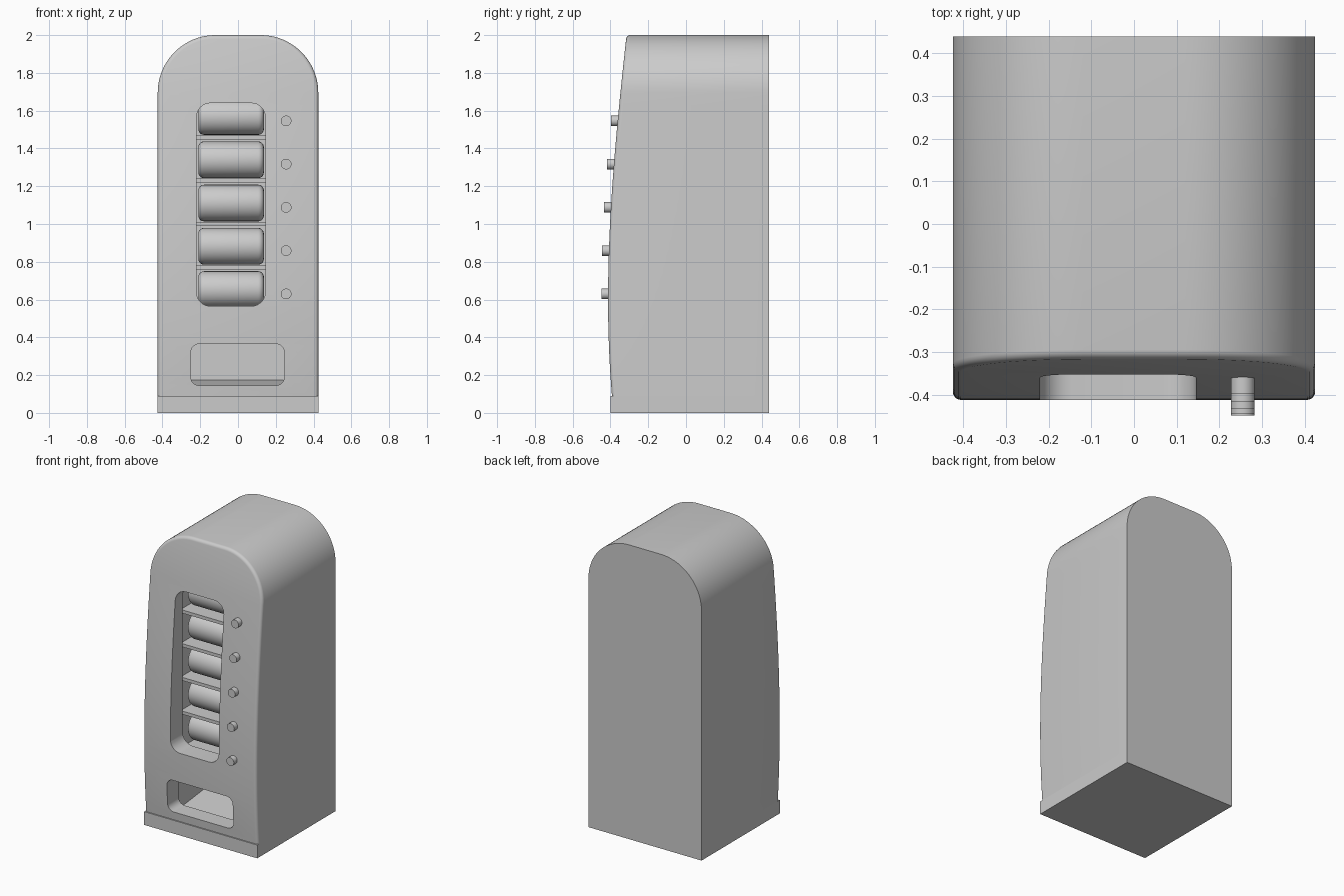
import bpy, bmesh
from math import sin, cos, pi, radians
from mathutils import Vector, Matrix

cube = bpy.data.objects.get("Cube")
if cube:
    bpy.data.objects.remove(cube, do_unlink=True)

HALF, BACK, BASE, TOP = 0.425, 0.44, 0.09, 2.0
ROUND, FILLET = 0.305, 0.02
CURVE = [(0.09, -0.392), (0.7, -0.412), (1.3, -0.383), (2.0, -0.315)]


def front_y(z):
    """Depth of the bulging front at height z."""
    total = 0
    for zi, yi in CURVE:
        for zj, _ in CURVE:
            if zj != zi:
                yi *= (z - zj) / (zi - zj)
        total += yi
    return total


def finish(name, bm, smooth=True):
    bmesh.ops.recalc_face_normals(bm, faces=bm.faces)
    mesh = bpy.data.meshes.new(name)
    bm.to_mesh(mesh)
    bm.free()
    obj = bpy.data.objects.new(name, mesh)
    bpy.context.collection.objects.link(obj)
    if smooth:
        shade(obj)
    return obj


def shade(obj):
    bpy.ops.object.select_all(action='DESELECT')
    obj.select_set(True)
    bpy.context.view_layer.objects.active = obj
    bpy.ops.object.shade_smooth_by_angle(angle=radians(30))


def prism(name, points, offset):
    """Extrude a closed loop of 3D points."""
    bm = bmesh.new()
    face = bm.faces.new([bm.verts.new(p) for p in points])
    out = bmesh.ops.extrude_face_region(bm, geom=[face])
    verts = [v for v in out["geom"] if isinstance(v, bmesh.types.BMVert)]
    bmesh.ops.translate(bm, verts=verts, vec=offset)
    return finish(name, bm, False)


def box(name, x0, x1, y0, y1, z0, z1):
    loop = [(x0, y0, z0), (x1, y0, z0), (x1, y0, z1), (x0, y0, z1)]
    return prism(name, loop, (0, y1 - y0, 0))


def rounded_prism(name, x0, x1, z0, z1, r, y0, y1, steps=8):
    corners = [(x1 - r, z1 - r), (x0 + r, z1 - r), (x0 + r, z0 + r), (x1 - r, z0 + r)]
    loop = []
    for q, (cx, cz) in enumerate(corners):
        for s in range(steps + 1):
            a = (q + s / steps) * pi / 2
            loop.append((cx + r * cos(a), y0, cz + r * sin(a)))
    return prism(name, loop, (0, y1 - y0, 0))


def cylinder(name, start, end, radius, bevel=0):
    start, end = Vector(start), Vector(end)
    axis = end - start
    turn = axis.to_track_quat('Z', 'Y').to_matrix().to_4x4()
    bm = bmesh.new()
    bmesh.ops.create_cone(bm, cap_ends=True, segments=32, radius1=radius, radius2=radius,
                          depth=axis.length,
                          matrix=Matrix.Translation((start + end) / 2) @ turn)
    if bevel:
        rims = [e for e in bm.edges if any(len(f.verts) > 4 for f in e.link_faces)]
        bmesh.ops.bevel(bm, geom=rims, offset=bevel, segments=5, profile=0.5, affect='EDGES')
    return finish(name, bm)


def cut(target, cutter):
    cutter.hide_render = True
    mod = target.modifiers.new("cut", 'BOOLEAN')
    mod.operation, mod.solver, mod.object = 'DIFFERENCE', 'EXACT', cutter
    bpy.context.view_layer.objects.active = target
    bpy.ops.object.modifier_apply(modifier=mod.name)
    bpy.data.objects.remove(cutter, do_unlink=True)


def build_cabinet():
    # Half outline: position and inward direction, bottom to top
    side = TOP - ROUND
    half = [(HALF, BASE + (side - BASE) * i / 24, -1, 0) for i in range(24)]
    for i in range(21):
        a = pi / 2 * i / 20
        half.append((HALF - ROUND + ROUND * cos(a), side + ROUND * sin(a), -cos(a), -sin(a)))
    bm = bmesh.new()

    def ring(inset, depth):
        pts = [(x + nx * inset, z + nz * inset) for x, z, nx, nz in half]
        pts += [(-x, z) for x, z in reversed(pts)]
        return [bm.verts.new((x, BACK if depth is None else front_y(z) + depth, z))
                for x, z in pts]

    rings = [ring(0, None)]
    for k in range(6):
        a = pi / 2 * k / 5
        rings.append(ring(FILLET * (1 - cos(a)), FILLET * (1 - sin(a))))
    for a, b in zip(rings, rings[1:]):
        for i in range(len(a) - 1):
            bm.faces.new((a[i], a[i + 1], b[i + 1], b[i]))
    # Curved front in strips, flat back and bottom
    front = rings[-1]
    for i in range(len(half) - 1):
        bm.faces.new((front[i], front[i + 1], front[-2 - i], front[-1 - i]))
    bm.faces.new(rings[0])
    bm.faces.new([r[0] for r in rings] + [r[-1] for r in reversed(rings)])
    return finish("cabinet", bm, False)


# Cabinet with display window and dispensing chute
cabinet = build_cabinet()
cut(cabinet, rounded_prism("window_cutter", -0.22, 0.145, 0.565, 1.64, 0.075, -0.6, -0.27))
cut(cabinet, box("display_cutter", -0.235, 0.16, -0.28, -0.04, 0.53, 1.68))
cut(cabinet, rounded_prism("chute_cutter", -0.25, 0.245, 0.145, 0.365, 0.045, -0.6, -0.27))
ramp = [(-0.26, -0.28, 0.1), (-0.26, 0.38, 0.175), (-0.26, 0.38, 0.44), (-0.26, -0.28, 0.44)]
cut(cabinet, prism("ramp_cutter", ramp, (0.515, 0, 0)))
shade(cabinet)

# Plinth
box("plinth", -HALF, HALF, -0.4, BACK, 0, BASE)

# Cans, shelves and selection buttons
PITCH = 0.229
for i in range(5):
    z = 0.653 + i * PITCH
    cylinder(f"can_{i + 1}", (-0.21, -0.16, z), (0.137, -0.16, z), 0.097, 0.03)
    if i:
        box(f"shelf_{i + 1}", -0.237, 0.162, -0.28, -0.035, z - 0.122, z - 0.1)
    zb = 0.63 + i * PITCH
    y = front_y(zb)
    cylinder(f"button_{i + 1}", (0.255, y + 0.02, zb), (0.255, y - 0.036, zb), 0.028)
